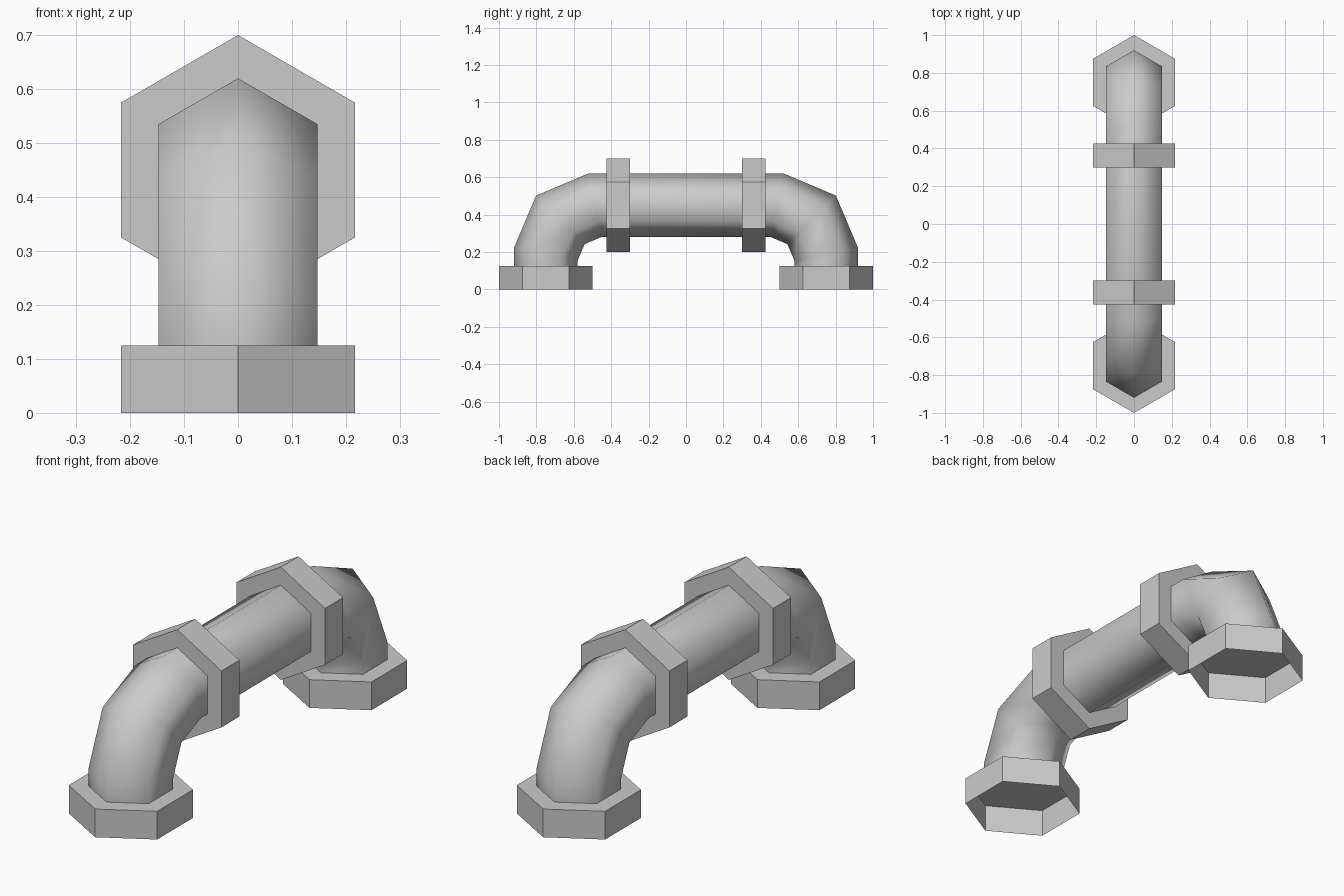
import bpy, bmesh, math
from mathutils import Vector

cube = bpy.data.objects.get("Cube")
if cube:
    bpy.data.objects.remove(cube)

SIDES = 6
X = Vector((1, 0, 0))

metal = bpy.data.materials.new("grey_metal")
metal.use_nodes = True
metal.diffuse_color = (0.6, 0.6, 0.6, 1)
bsdf = next(n for n in metal.node_tree.nodes if n.type == 'BSDF_PRINCIPLED')
bsdf.inputs["Base Color"].default_value = (0.6, 0.6, 0.6, 1)


def hex_sweep(name, path, radius, cap_start=False, cap_end=False):
    """Sweep a hexagon along (y, z) points with mitred corners."""
    pts = [Vector((0, y, z)) for y, z in path]
    dirs = [(b - a).normalized() for a, b in zip(pts, pts[1:])]
    bm = bmesh.new()
    rings = []
    for i, p in enumerate(pts):
        d_in, d_out = dirs[max(i - 1, 0)], dirs[min(i, len(dirs) - 1)]
        tangent = (d_in + d_out).normalized()
        up = X.cross(tangent) / tangent.dot(d_in)
        angles = [math.tau * k / SIDES for k in range(SIDES)]
        rings.append([bm.verts.new(p + radius * (up * math.cos(a) + X * math.sin(a)))
                      for a in angles])
    for a, b in zip(rings, rings[1:]):
        for k in range(SIDES):
            n = (k + 1) % SIDES
            bm.faces.new((a[k], a[n], b[n], b[k]))
    if cap_start:
        bm.faces.new(rings[0])
    if cap_end:
        bm.faces.new(rings[-1])
    bmesh.ops.recalc_face_normals(bm, faces=bm.faces)
    mesh = bpy.data.meshes.new(name)
    bm.to_mesh(mesh)
    bm.free()
    mesh.materials.append(metal)
    obj = bpy.data.objects.new(name, mesh)
    bpy.context.collection.objects.link(obj)
    return obj


# Pipe: one elbow, mirrored to the other end
elbow = [(0.75, 0.125), (0.75, 0.1875), (0.672, 0.372), (0.4875, 0.45)]
pipe = hex_sweep("pipe", [(-y, z) for y, z in elbow] + elbow[::-1], 0.17)
bpy.ops.object.select_all(action='DESELECT')
pipe.select_set(True)
bpy.context.view_layer.objects.active = pipe
bpy.ops.object.shade_smooth_by_angle(angle=math.radians(65))

for side, label in ((-1, "front"), (1, "back")):
    # Collar around the straight run
    hex_sweep(label + "_collar", [(side * 0.3, 0.45), (side * 0.425, 0.45)],
              0.25, True, True)
    # Foot collar, open underneath
    hex_sweep(label + "_foot_collar", [(side * 0.75, 0), (side * 0.75, 0.125)],
              0.25, False, True)

# Point the normals of the open shells outward
for obj in list(bpy.context.collection.objects):
    if obj.type == 'MESH' and obj.name.endswith("foot_collar"):
        top = max(obj.data.polygons, key=lambda f: f.center.z)
        if top.normal.z < 0:
            obj.data.flip_normals()
